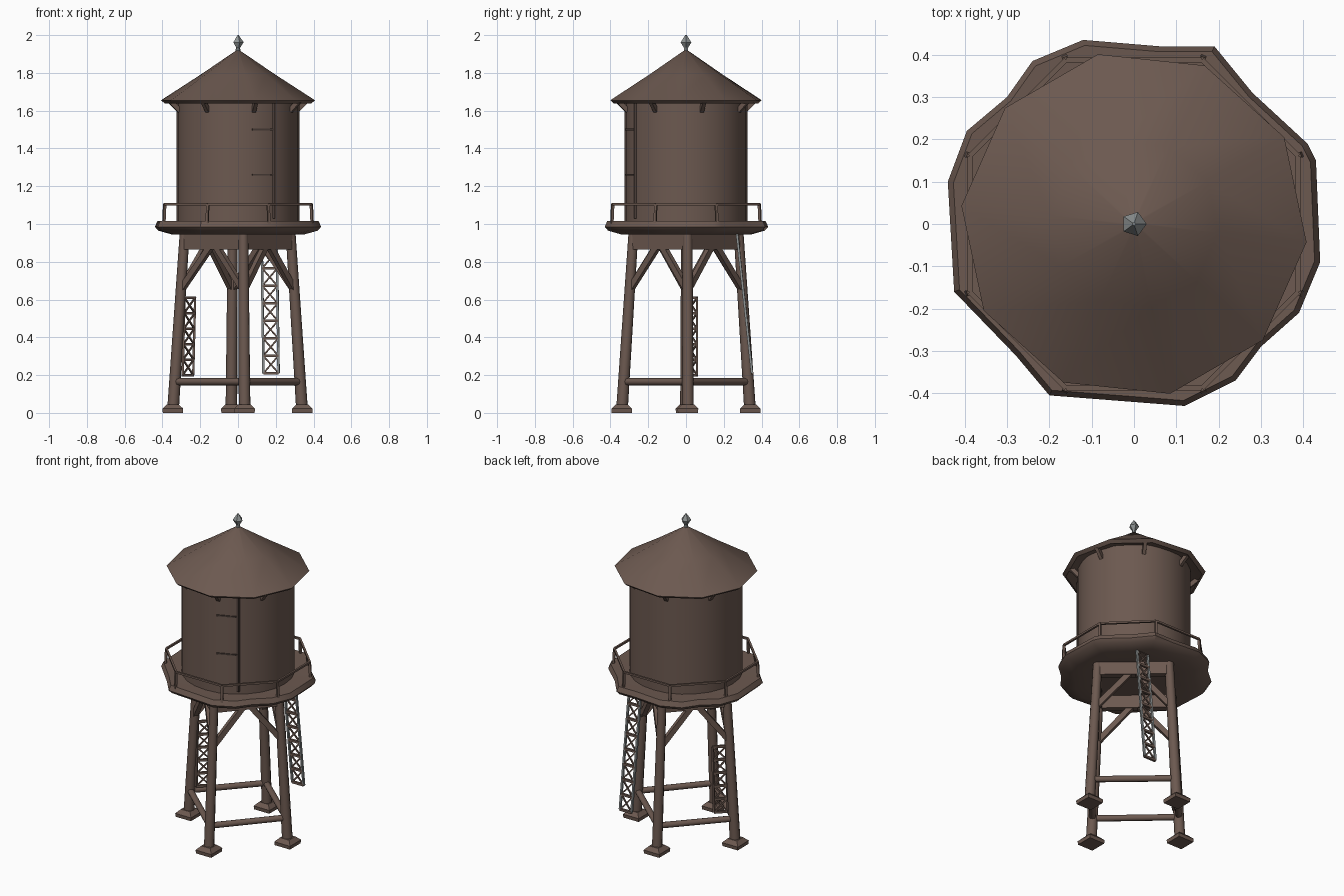
import bpy
import bmesh
from math import cos, sin, pi, radians
from mathutils import Vector, Matrix

cube = bpy.data.objects.get("Cube")
if cube:
    bpy.data.objects.remove(cube, do_unlink=True)


def material(name, color):
    mat = bpy.data.materials.new(name)
    mat.use_nodes = True
    mat.diffuse_color = (*color, 1)
    shader = mat.node_tree.nodes["Principled BSDF"]
    shader.inputs["Base Color"].default_value = (*color, 1)
    shader.inputs["Roughness"].default_value = 0.9
    return mat


BROWN = material("weathered brown", (0.15, 0.1, 0.08))
DARK = material("dark brown", (0.07, 0.048, 0.04))
STEEL = material("grey steel", (0.27, 0.29, 0.29))


def finish(name, bm, mat, angle=35):
    bmesh.ops.recalc_face_normals(bm, faces=bm.faces)
    mesh = bpy.data.meshes.new(name)
    bm.to_mesh(mesh)
    bm.free()
    mesh.materials.append(mat)
    obj = bpy.data.objects.new(name, mesh)
    bpy.context.collection.objects.link(obj)
    bpy.ops.object.select_all(action="DESELECT")
    obj.select_set(True)
    bpy.context.view_layer.objects.active = obj
    bpy.ops.object.shade_smooth_by_angle(angle=radians(angle))
    return obj


def polygon(sides, turn=0.0):
    return [(cos(2 * pi * i / sides + turn), sin(2 * pi * i / sides + turn))
            for i in range(sides)]


def loft(name, outline, rings, mat, center=(0, 0), angle=35):
    """Stack scaled copies of an outline, given as (scale, height), and cap the ends."""
    bm = bmesh.new()
    loops = [[bm.verts.new((center[0] + x * s, center[1] + y * s, z)) for x, y in outline]
             for s, z in rings]
    count = len(outline)
    for low, high in zip(loops, loops[1:]):
        for i in range(count):
            j = (i + 1) % count
            bm.faces.new((low[i], low[j], high[j], high[i]))
    bm.faces.new(loops[0])
    bm.faces.new(loops[-1])
    return finish(name, bm, mat, angle)


def placement(p, q):
    p, q = Vector(p), Vector(q)
    turn = (q - p).to_track_quat("Z", "Y").to_matrix().to_4x4()
    return Matrix.Translation((p + q) / 2) @ turn, (q - p).length


def add_bar(bm, p, q, width, height):
    matrix, length = placement(p, q)
    bmesh.ops.create_cube(bm, size=1, matrix=matrix @ Matrix.Diagonal((width, height, length, 1)))


def add_rod(bm, p, q, r1, r2, sides=8):
    matrix, length = placement(p, q)
    bmesh.ops.create_cone(bm, cap_ends=True, segments=sides, radius1=r1, radius2=r2,
                          depth=length, matrix=matrix)


def bar(name, p, q, width, height, mat=BROWN):
    bm = bmesh.new()
    add_bar(bm, p, q, width, height)
    return finish(name, bm, mat)


def rod(name, p, q, r1, r2, mat=BROWN):
    bm = bmesh.new()
    add_rod(bm, p, q, r1, r2)
    return finish(name, bm, mat, 50)


# Tank body
loft("tank", polygon(24), [(0.325, 1.0), (0.325, 1.66)], BROWN)

# Conical roof with a thin drooping eave
loft("roof", polygon(10, radians(30)),
     [(0.3, 1.665), (0.39, 1.638), (0.41, 1.655), (0.2, 1.79), (0.008, 1.92)], BROWN, angle=45)

# Brackets under the eave
for x, y in polygon(8, radians(15)):
    bar("eave_bracket", (x * 0.32, y * 0.32, 1.60), (x * 0.37, y * 0.37, 1.65), 0.02, 0.025)

# Finial on the peak
loft("finial_stem", polygon(6), [(0.014, 1.90), (0.01, 1.95)], STEEL)
loft("finial", polygon(5), [(0.006, 1.925), (0.03, 1.962), (0.004, 2.0)], STEEL, angle=10)

# Uneven walkway deck: corner pairs with slight bulges between them
deck_outline = [(0.43, 0.15), (0.41, 0.19), (0.28, 0.31), (0.19, 0.42), (0.06, 0.42),
                (-0.12, 0.435), (-0.24, 0.385), (-0.3, 0.3), (-0.395, 0.22), (-0.44, 0.1),
                (-0.425, -0.16), (-0.28, -0.31), (-0.2, -0.405), (0.12, -0.43),
                (0.24, -0.37), (0.3, -0.29), (0.39, -0.21), (0.44, -0.09)]
loft("deck", deck_outline,
     [(0.6, 0.945), (0.8, 0.945), (0.96, 0.965), (1, 0.985), (0.97, 1.015), (0.7, 1.01)], BROWN)

# Railing around the deck
foot_ring = [Vector((x * 0.425, y * 0.425, 1.0)) for x, y in polygon(8, pi / 8)]
rail_ring = [Vector((x * 0.42, y * 0.42, 1.105)) for x, y in polygon(8, pi / 8)]
for i in range(8):
    j = (i + 1) % 8
    bar("rail_post", foot_ring[i], rail_ring[i], 0.014, 0.014)
    bar("hand_rail", rail_ring[i], rail_ring[j], 0.012, 0.012)

# Raised seam and hinge straps of the tank door
bar("door_seam", (0.19, -0.268, 1.03), (0.19, -0.268, 1.64), 0.014, 0.014, DARK)
for z in (1.26, 1.5):
    bar("door_strap", (0.075, -0.319, z), (0.19, -0.27, z), 0.009, 0.009, DARK)

# Four leaning legs in a diamond, with flared feet
feet = [Vector(p) for p in ((0.34, 0.01, 0), (-0.035, 0.34, 0), (-0.345, 0, 0), (0.035, -0.34, 0))]


def on_leg(foot, z):
    lean = 1 - 0.19 * z
    return Vector((foot.x * lean, foot.y * lean, z))


for foot in feet:
    rod("leg", on_leg(foot, 0.01), on_leg(foot, 0.96), 0.031, 0.026)
    loft("leg_foot", polygon(4, pi / 4), [(0.075, 0.0), (0.078, 0.022), (0.045, 0.045)],
         BROWN, center=(foot.x, foot.y))

# Bars, beams and braces on each side of the frame
for i, a in enumerate(feet):
    b = feet[(i + 1) % 4]
    rod("lower_bar", on_leg(a, 0.165), on_leg(b, 0.165), 0.019, 0.019)
    bar("top_beam", on_leg(a, 0.91), on_leg(b, 0.91), 0.04, 0.09)
    middle = (on_leg(a, 0.88) + on_leg(b, 0.88)) / 2
    for leg, other in ((a, b), (b, a)):
        end = middle.lerp(on_leg(leg, 0.88), 0.1)
        bar("knee_brace", on_leg(leg, 0.65), end, 0.028, 0.032)


# Lattice ladders: rails, rungs and crossed straps
def ladder(name, low, high, side, steps, rail_mat):
    low, high, side = Vector(low), Vector(high), Vector(side)
    rails, rungs = bmesh.new(), bmesh.new()
    for s in (-1, 1):
        add_bar(rails, low + side * s, high + side * s, 0.012, 0.012)
    for i in range(steps + 1):
        here = low.lerp(high, i / steps)
        add_bar(rungs, here - side, here + side, 0.014, 0.014)
        if i < steps:
            above = low.lerp(high, (i + 1) / steps)
            for s in (-1, 1):
                add_bar(rungs, here + side * s, above - side * s, 0.008, 0.008)
    finish(name + "_rails", rails, rail_mat)
    finish(name + "_rungs", rungs, BROWN)


ladder("back_ladder", (0.175, 0.35, 0.21), (0.165, 0.27, 0.95), (0.04, 0, 0), 8, STEEL)
ladder("side_ladder", (-0.265, 0.03, 0.2), (-0.255, 0.03, 0.61), (0.028, 0.028, 0), 5, BROWN)
